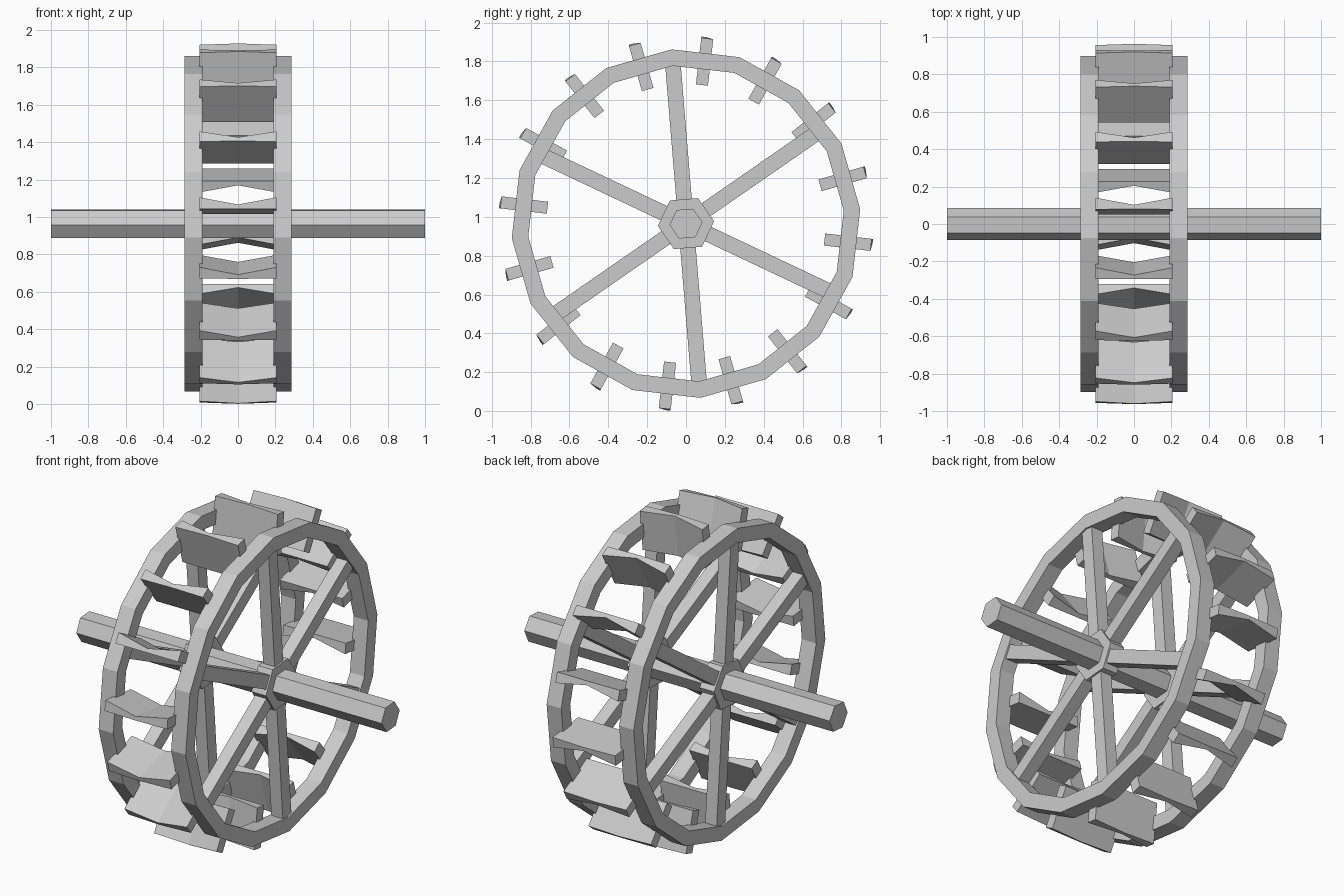
import bpy
from math import cos, sin, radians, pi

if "Cube" in bpy.data.objects:
    bpy.data.objects.remove(bpy.data.objects["Cube"])

CZ = 0.965            # axle height
A0 = radians(4.7)     # common rotation of the wheel


def pt(x, r, t, a):
    """Point from axial x, radius r and tangential offset t at angle a."""
    return (x, r * cos(a) - t * sin(a), CZ + r * sin(a) + t * cos(a))


def make(name, verts, faces):
    me = bpy.data.meshes.new(name)
    me.from_pydata(verts, [], faces)
    me.validate()
    ob = bpy.data.objects.new(name, me)
    bpy.context.collection.objects.link(ob)
    return ob


def prism(name, n, r, x0, x1):
    v = [pt(x, r, 0, A0 + 2 * pi * i / n) for x in (x0, x1) for i in range(n)]
    f = [(i, (i + 1) % n, n + (i + 1) % n, n + i) for i in range(n)]
    f = [q[::-1] for q in f]
    f += [tuple(range(n))[::-1], tuple(range(n, 2 * n))]
    f[:n] = [q[::-1] for q in f[:n]]
    return make(name, v, f)


def ring(name, n, r_in, r_out, x0, x1):
    prof = [(x0, r_in), (x0, r_out), (x1, r_out), (x1, r_in)]
    v = [pt(x, r, 0, A0 + 2 * pi * i / n) for i in range(n) for x, r in prof]
    f = []
    for i in range(n):
        j = (i + 1) % n
        for k in range(4):
            m = (k + 1) % 4
            f.append((4 * i + k, 4 * j + k, 4 * j + m, 4 * i + m))
    return make(name, v, f)


def loft(name, sections):
    """Join four-point sections into a closed bar."""
    v = [p for s in sections for p in s]
    n = len(sections)
    f = [(4 * i + k, 4 * i + (k + 1) % 4, 4 * i + 4 + (k + 1) % 4, 4 * i + 4 + k)
         for i in range(n - 1) for k in range(4)]
    f += [(3, 2, 1, 0), tuple(4 * n - 4 + k for k in range(4))]
    return make(name, v, f)


# axle
prism("axle", 6, 0.085, -1, 1)

# two wheels: rim, hub and six spokes each
for side, x0, x1 in (("left", -0.285, -0.19), ("right", 0.19, 0.285)):
    ring("rim_" + side, 16, 0.815, 0.9, x0, x1)
    prism("hub_" + side, 6, 0.145, x0, x1)
    for i in range(6):
        a = A0 + radians(90 + 60 * i)
        xa, xb = x0 + 0.01, x1 - 0.01
        loft(f"spoke_{side}_{i}",
             [[pt(x, r, t, a) for x, t in
               ((xa, -0.04), (xb, -0.04), (xb, 0.04), (xa, 0.04))]
              for r in (0.1, 0.822)])

# paddles: thinned in the middle on one face
for i in range(16):
    a = A0 + radians(11.25 + 22.5 * i)
    secs = []
    for x, notch, bulge in ((-0.205, -0.031, 0), (0, 0.008, 0.007), (0.205, -0.031, 0)):
        r0, r1 = 0.718, 0.959 + bulge
        secs.append([pt(x, r0, notch, a), pt(x, r1, notch, a),
                     pt(x, r1, 0.031, a), pt(x, r0, 0.031, a)])
    loft(f"paddle_{i}", secs)

# consistent outward normals
import bmesh
for ob in bpy.data.objects:
    bm = bmesh.new()
    bm.from_mesh(ob.data)
    bmesh.ops.recalc_face_normals(bm, faces=bm.faces)
    bm.to_mesh(ob.data)
    bm.free()
